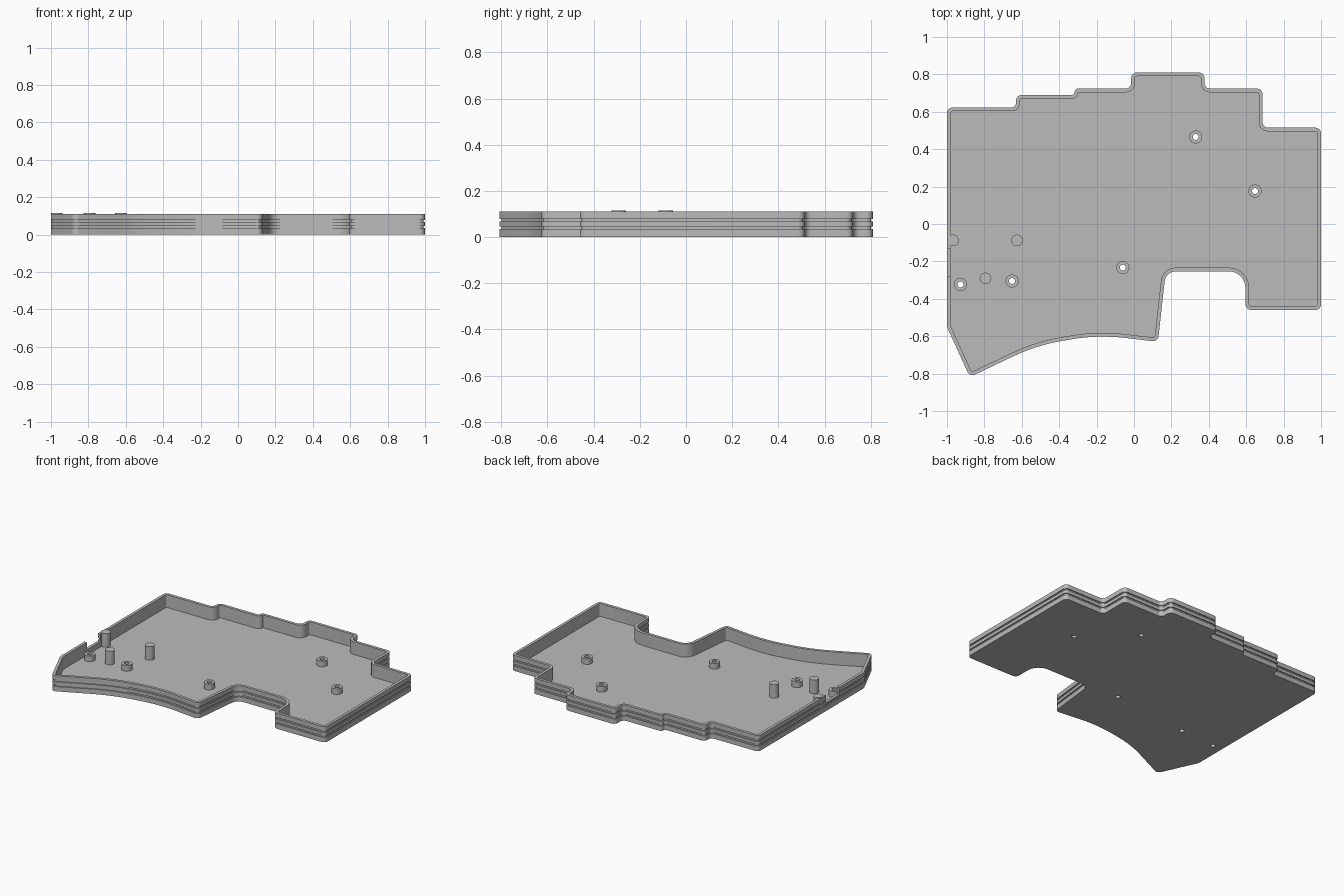
import bpy, bmesh, math
from mathutils import Vector

old = bpy.data.objects.get("Cube")
if old:
    bpy.data.objects.remove(old, do_unlink=True)

grey = bpy.data.materials.new("plain grey plastic")
grey.use_nodes = True
grey.diffuse_color = (0.5, 0.5, 0.5, 1)
grey.node_tree.nodes["Principled BSDF"].inputs["Base Color"].default_value = (0.5, 0.5, 0.5, 1)

HEIGHT, FLOOR, WALL, GROOVE = 0.11, 0.02, 0.02, 0.008
STANDOFF_TOP, PEG_TOP = 0.06, 0.115

# Case outline, clockwise: x, y, corner radius
CORNERS = [
    (-1, .623, .03), (-.63, .623, .025), (-.63, .69, .03),
    (-.318, .69, .015), (-.318, .724, .018),
    (-.015, .724, .03), (-.015, .81, .03), (.377, .81, .03), (.377, .724, .03),
    (.687, .724, .03), (.687, .515, .03), (1, .515, .03), (1, -.46, .03),
    (.596, -.46, .03), (.596, -.253, .09), (.17, -.253, .06), (.128, -.63, .03),
    (-.19, -.592, 1), (-.52, -.648, 1), (-.878, -.818, .03), (-1, -.55, .06),
]
STANDOFFS = [(.33, .465), (.647, .176), (-.06, -.233), (-.652, -.305), (-.928, -.323)]
PEGS = [(-.626, -.088), (-.794, -.291), (-.968, -.088)]


def rounded(corners, steps=8):
    """Replace each corner with an arc of its radius."""
    points = []
    for i, (x, y, r) in enumerate(corners):
        p = Vector((x, y))
        to_prev = (Vector(corners[i - 1][:2]) - p).normalized()
        to_next = (Vector(corners[(i + 1) % len(corners)][:2]) - p).normalized()
        half = to_prev.angle(to_next) / 2
        centre = p + (to_prev + to_next).normalized() * r / math.sin(half)
        a = p + to_prev * r / math.tan(half) - centre
        b = p + to_next * r / math.tan(half) - centre
        sweep = math.pi - 2 * half
        for k in range(steps + 1):
            t = k / steps
            points.append(centre + (a * math.sin((1 - t) * sweep)
                                    + b * math.sin(t * sweep)) / math.sin(sweep))
    return points


def inset(points, d):
    """Move a clockwise outline inward by d."""
    result = []
    for i, p in enumerate(points):
        e1 = (p - points[i - 1]).normalized()
        e2 = (points[(i + 1) % len(points)] - p).normalized()
        n1, n2 = Vector((e1.y, -e1.x)), Vector((e2.y, -e2.x))
        result.append(p + (n1 + n2) * d / (1 + n1.dot(n2)))
    return result


def bridge(bm, loops, closed=False):
    pairs = list(zip(loops, loops[1:])) + ([(loops[-1], loops[0])] if closed else [])
    for low, high in pairs:
        for i in range(len(low)):
            j = (i + 1) % len(low)
            bm.faces.new((low[i], low[j], high[j], high[i]))


def ring(bm, points, z):
    return [bm.verts.new((p.x, p.y, z)) for p in points]


def circle(x, y, r, n=32):
    return [Vector((x + r * math.cos(2 * math.pi * k / n),
                    y + r * math.sin(2 * math.pi * k / n))) for k in range(n)]


def cylinder(bm, x, y, r, z0, z1):
    loops = [ring(bm, circle(x, y, r), z) for z in (z0, z1)]
    bridge(bm, loops)
    for loop in loops:
        bm.faces.new(loop)


def finish(bm, name):
    bmesh.ops.recalc_face_normals(bm, faces=bm.faces)
    mesh = bpy.data.meshes.new(name)
    bm.to_mesh(mesh)
    bm.free()
    obj = bpy.data.objects.new(name, mesh)
    obj.data.materials.append(grey)
    bpy.context.collection.objects.link(obj)
    return obj


def activate(obj):
    bpy.ops.object.select_all(action='DESELECT')
    obj.select_set(True)
    bpy.context.view_layer.objects.active = obj


# Tray: one wall profile with two outer grooves, swept round the outline
outline = rounded(CORNERS)
profile = [(0, 0)]
for low, high in ((.034, .046), (.067, .079)):
    profile += [(0, low), (GROOVE, low), (GROOVE, high), (0, high)]
profile += [(0, HEIGHT), (WALL, HEIGHT), (WALL, FLOOR)]
bm = bmesh.new()
loops = [ring(bm, inset(outline, d), z) for d, z in profile]
bridge(bm, loops)
bm.faces.new(loops[0])
bm.faces.new(loops[-1])
tray = finish(bm, "case_tray")

# Cutters: screw holes through the floor and the port opening in the side wall
bm = bmesh.new()
for x, y in STANDOFFS:
    cylinder(bm, x, y, .016, -.05, FLOOR + .02)
port = bmesh.ops.create_cube(bm, size=1)["verts"]
bmesh.ops.scale(bm, vec=(.08, .15, .1), verts=port)
bmesh.ops.translate(bm, vec=(-1, -.205, .108), verts=port)
cutter = finish(bm, "hole_cutter")
cutter.hide_render = True
cut = tray.modifiers.new("holes", 'BOOLEAN')
cut.operation, cut.solver, cut.object = 'DIFFERENCE', 'EXACT', cutter
activate(tray)
bpy.ops.object.modifier_apply(modifier=cut.name)
bpy.data.objects.remove(cutter, do_unlink=True)
parts = [tray]

# Hollow screw standoffs
for i, (x, y) in enumerate(STANDOFFS):
    bm = bmesh.new()
    bridge(bm, [ring(bm, circle(x, y, r), z) for r, z in
                ((.035, FLOOR - .004), (.035, STANDOFF_TOP),
                 (.016, STANDOFF_TOP), (.016, FLOOR - .004))], closed=True)
    parts.append(finish(bm, f"screw_standoff_{i + 1}"))

# Tall solid support pegs
for i, (x, y) in enumerate(PEGS):
    bm = bmesh.new()
    cylinder(bm, x, y, .031, FLOOR - .004, PEG_TOP)
    parts.append(finish(bm, f"support_peg_{i + 1}"))

for part in parts:
    activate(part)
    bpy.ops.object.shade_smooth_by_angle(angle=math.radians(30))
